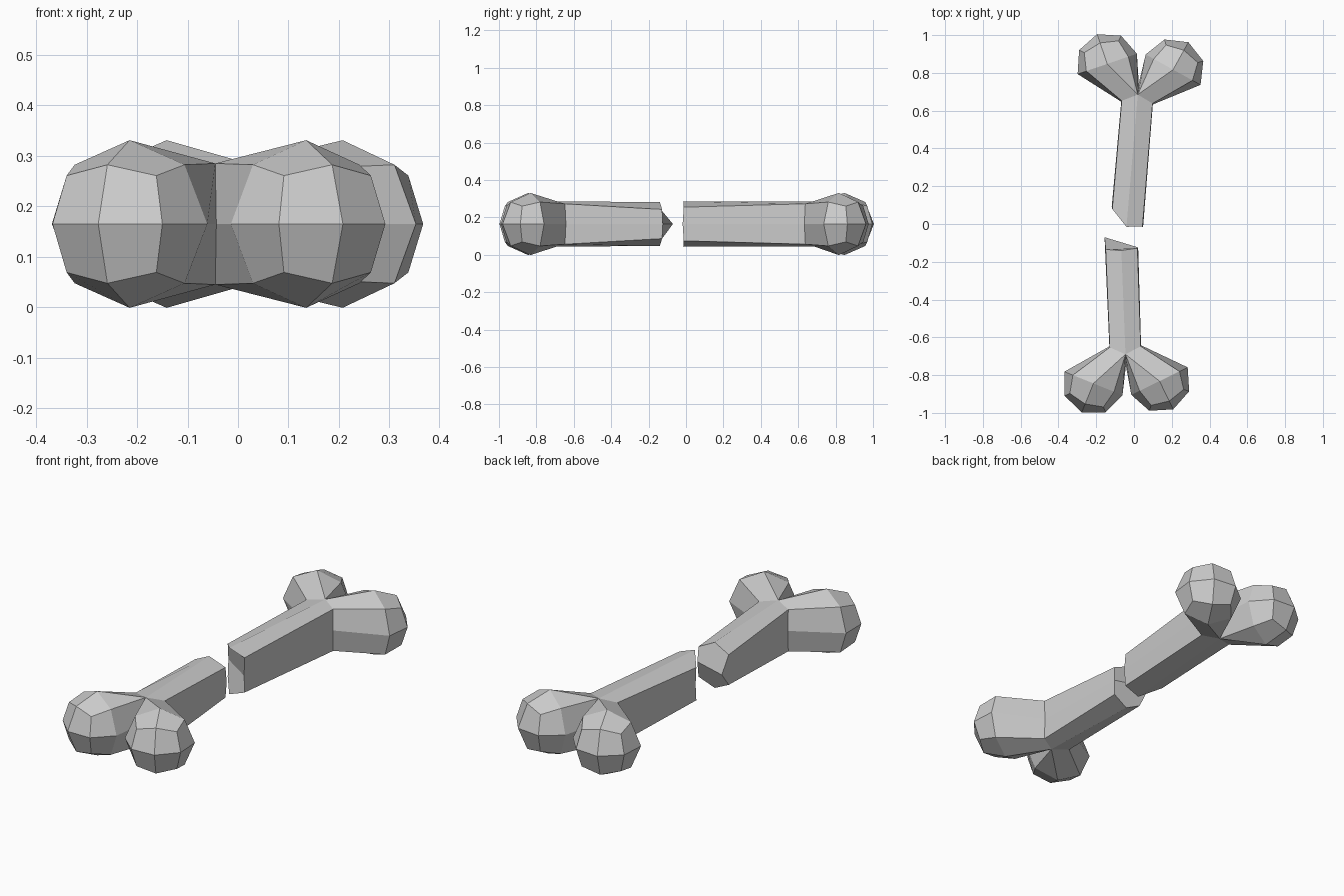
import bpy, bmesh
from math import radians, sin, cos
from mathutils import Vector, Matrix

if "Cube" in bpy.data.objects:
    bpy.data.objects.remove(bpy.data.objects["Cube"])

MID = 0.165      # height of the bone's centre line
R = 0.166        # knob radius
SPLAY = radians(24)


def bone_half(name, fork, turn, end):
    """fork: centre of the Y junction, turn: rotation about z,
    end: broken end as (x, y, dz) for +eq, +up, ridge, -up, -eq (lower side mirrored)."""
    place = Matrix.Translation((*fork, MID)) @ Matrix.Rotation(radians(turn), 4, 'Z')
    bm = bmesh.new()

    def vert(p):
        return bm.verts.new(place @ Vector(p))

    def face(vs):
        vs = list(dict.fromkeys(vs))
        if len(vs) > 2:
            bm.faces.new(vs)

    def bridge(a, b):
        for i in range(8):
            j = (i + 1) % 8
            face([a[i], a[j], b[j], b[i]])

    # junction ring: +eq, +up, ridge, -up, -eq, -low, bottom, +low
    ring = [vert(p) for p in ((.084, -.045, 0), (.082, -.04, .108), (0, 0, .12),
                              (-.082, -.04, .108), (-.084, -.045, 0),
                              (-.082, -.04, -.108), (0, 0, -.12), (.082, -.04, -.108))]
    crotch = vert((0, .06, 0))

    # shaft and broken end
    full = list(end) + [(x, y, -z) for x, y, z in end[3:0:-1]]
    tip = [bm.verts.new((x, y, MID + z)) for x, y, z in full]
    bridge(ring, tip)
    face(tip[0:5])
    face(tip[4:8] + [tip[0]])

    # two knobs: cube-spheres whose rear opens into the fork
    square = [(1, 0), (1, 1), (0, 1), (-1, 1), (-1, 0), (-1, -1), (0, -1), (1, -1)]
    for s in (1, -1):
        axis = Vector((s * sin(SPLAY), cos(SPLAY), 0))
        out = Vector((s * cos(SPLAY), -sin(SPLAY), 0))
        up = Vector((0, 0, 1))
        c = Vector((s * .175, .148, 0))

        def loop(depth):
            return [vert(c + R * (out * u + up * v + axis * depth).normalized())
                    for u, v in square]

        middle, front = loop(0), loop(1)
        eq, top, low = (ring[0], ring[1], ring[7]) if s > 0 else (ring[4], ring[3], ring[5])
        ridge, bottom = ring[2], ring[6]
        bridge([eq, top, ridge, ridge, crotch, bottom, bottom, low], middle)
        bridge(middle, front)
        pole = vert(c + R * axis)
        for i in range(0, 8, 2):
            face([pole, front[i], front[i + 1], front[(i + 2) % 8]])
            # the quad on the other side of each corner is covered by the pair below
        bm.faces.ensure_lookup_table()
        for f in [f for f in bm.faces if pole in f.verts]:
            bm.faces.remove(f)
        for i in range(1, 8, 2):
            # quad caps: side mid, corner, next mid, pole
            face([front[i - 1], front[i], front[(i + 1) % 8], pole])

    bmesh.ops.recalc_face_normals(bm, faces=bm.faces[:])
    mesh = bpy.data.meshes.new(name)
    bm.to_mesh(mesh)
    bm.free()
    obj = bpy.data.objects.new(name, mesh)
    bpy.context.collection.objects.link(obj)


# back half, tilted slightly clockwise, with one corner broken off
bone_half("back_bone_half", (.02, .685), -5,
          [(.048, -.018, 0), (.045, -.012, .09), (-.04, -.015, .12),
           (-.115, .08, .085), (-.118, .09, 0)])

# front half, with a wedge-shaped break
bone_half("front_bone_half", (-.045, -.69), 182,
          [(-.156, -.07, 0), (-.15, -.135, .078), (-.067, -.14, .118),
           (.018, -.128, .078), (.022, -.124, 0)])
